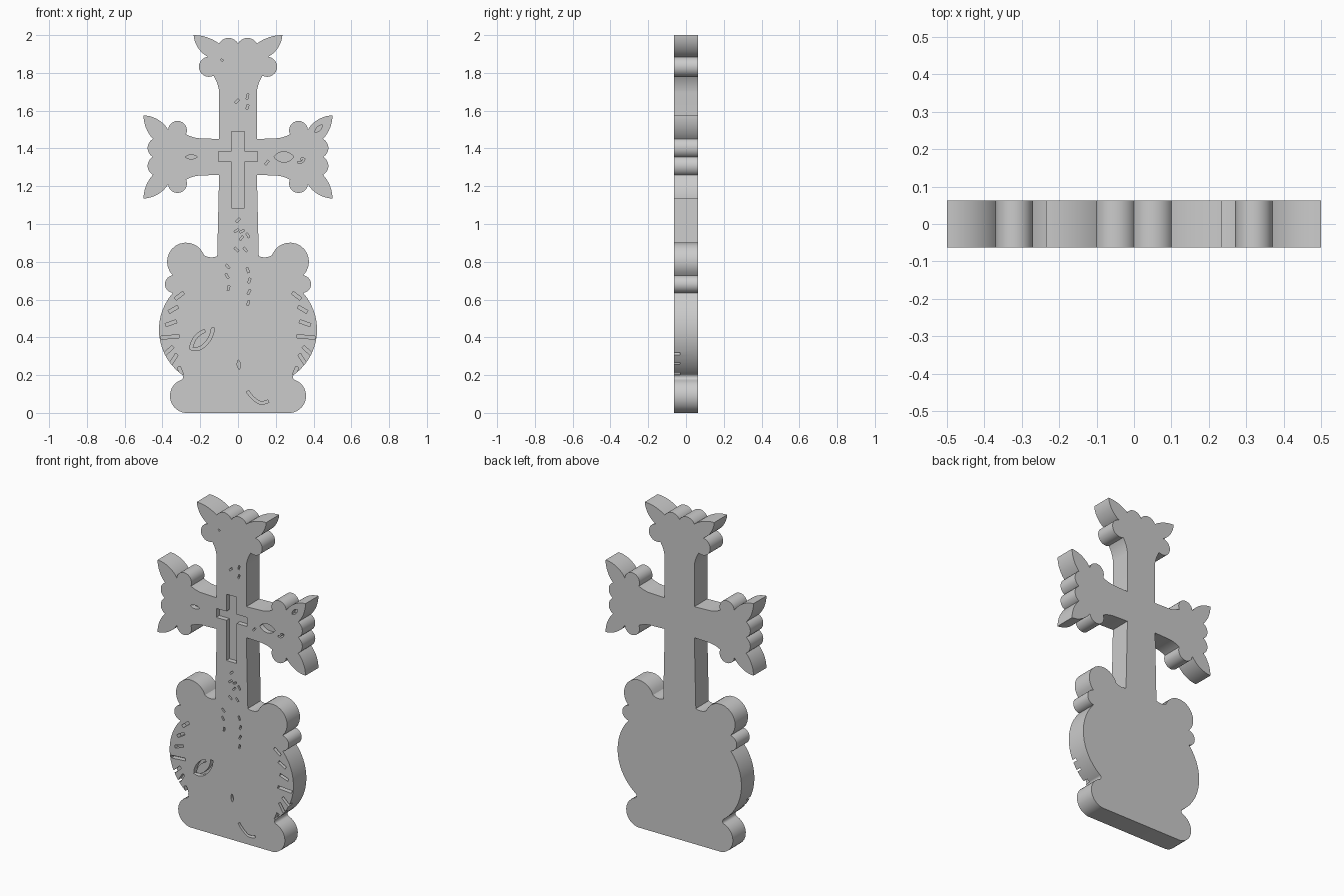
import bpy, bmesh, math
from math import sin, cos, radians

if "Cube" in bpy.data.objects:
    bpy.data.objects.remove(bpy.data.objects["Cube"])

HALF = 0.0625      # half the slab thickness
DEPTH = 0.03       # depth of the carved details


def arcs(path, n=14):
    """Expand (x, z, bulge) points; bulge bends the segment leading to the point."""
    pts = [path[0][:2]]
    for (x1, z1, b) in path[1:]:
        x0, z0 = pts[-1]
        if b == 0:
            pts.append((x1, z1))
            continue
        dx, dz = x1 - x0, z1 - z0
        k = (1 - b * b) / (4 * b)
        cx, cz = (x0 + x1) / 2 - dz * k, (z0 + z1) / 2 + dx * k
        sweep = 4 * math.atan(b)
        for i in range(1, n + 1):
            t = sweep * i / n
            rx, rz = x0 - cx, z0 - cz
            pts.append((cx + rx * cos(t) - rz * sin(t), cz + rx * sin(t) + rz * cos(t)))
        pts[-1] = (x1, z1)
    return pts


def prism(bm, pts, y0, y1):
    """Closed prism from an x-z outline."""
    front = [bm.verts.new((x, y0, z)) for x, z in pts]
    back = [bm.verts.new((x, y1, z)) for x, z in pts]
    faces = [bm.faces.new(front), bm.faces.new(back[::-1])]
    for i in range(len(pts)):
        j = (i + 1) % len(pts)
        faces.append(bm.faces.new((front[j], front[i], back[i], back[j])))
    bmesh.ops.recalc_face_normals(bm, faces=faces)


def make(name, bm):
    me = bpy.data.meshes.new(name)
    bm.to_mesh(me)
    bm.free()
    ob = bpy.data.objects.new(name, me)
    bpy.context.collection.objects.link(ob)
    return ob


# --- slab outline, right half from bottom to top
base = arcs([(0, 0), (0.28, 0, 0), (0.30, 0.175, 0.8), (0.30, 0.205, -0.6),
             (0.345, 0.635, 0.44), (0.345, 0.728, 0.9), (0.18, 0.835, 1.257),
             (0.11, 0.83, -0.25)])
arm = arcs([(0.10, 1.26), (0.19, 1.257, 0), (0.275, 1.235, -0.12), (0.37, 1.21, 1.19),
            (0.5, 1.135, 0.25), (0.45, 1.26, 0.19), (0.45, 1.355, 0.6)])
arm += [(x, 2.71 - z) for x, z in arm[-2::-1]]
head = arcs([(0.10, 1.70), (0.13, 1.785, -0.12), (0.16, 1.885, 1.2),
             (0.235, 2.0, 0.25), (0.1, 1.955, 0.16), (0, 1.955, 0.6)])
right = base + arm + head
outline = right + [(-x, z) for x, z in right[-2:0:-1]]

bm = bmesh.new()
prism(bm, outline, -HALF, HALF)
slab = make("cross_slab", bm)

# --- carved details
cut = bmesh.new()


def carve(pts):
    prism(cut, pts, -0.1, -HALF + DEPTH)


def place(pts, x, z, ang):
    c, s = cos(radians(ang)), sin(radians(ang))
    carve([(x + u * c - v * s, z + u * s + v * c) for u, v in pts])


def slit(x, z, length, ang, w=0.014):
    a, b = length / 2, w / 2
    place([(-a, -b), (a, -b), (a, b), (-a, b)], x, z, ang)


def leaf(x, z, length, ang, w):
    a = length / 2
    place(arcs([(-a, 0), (a, 0, w / length), (-a, 0, w / length)], 8)[:-1], x, z, ang)


def band(pts, w):
    """Groove of constant width following a path."""
    left, rgt = [], []
    for i, (x, z) in enumerate(pts):
        p, q = pts[max(i - 1, 0)], pts[min(i + 1, len(pts) - 1)]
        dx, dz = q[0] - p[0], q[1] - p[1]
        k = w / 2 / math.hypot(dx, dz)
        left.append((x - dz * k, z + dx * k))
        rgt.append((x + dz * k, z - dx * k))
    carve(left + rgt[::-1])


# small cross in the middle
half = [(0.035, 1.085), (0.035, 1.33), (0.103, 1.33), (0.103, 1.385), (0.035, 1.385), (0.035, 1.49)]
carve(half + [(-x, z) for x, z in half[::-1]])

# rays at both sides of the belly
for x, z, l, a in [(0.31, 0.62, 0.055, -38), (0.342, 0.548, 0.055, -30),
                   (0.355, 0.475, 0.06, -20), (0.36, 0.402, 0.095, -4),
                   (0.367, 0.33, 0.06, -42), (0.34, 0.285, 0.06, -58),
                   (0.305, 0.222, 0.045, 68)]:
    for s in (1, -1):
        slit(s * x, z, l, s * a, 0.017)

# chisel marks along the stem
for x, z, a in [(0, 1.02, 45), (-0.008, 0.965, 35), (0.022, 0.962, 25), (0.052, 0.94, -60),
                (0.018, 0.925, 50), (-0.008, 0.865, -40), (0.038, 0.865, -50),
                (-0.055, 0.775, -50), (-0.058, 0.725, -60), (-0.05, 0.66, 80),
                (0.052, 0.755, -70), (0.06, 0.7, 70), (0.058, 0.64, 65), (0.054, 0.582, 75),
                (-0.005, 1.65, 45), (0.05, 1.675, 80), (0.05, 1.62, 70), (0.153, 1.325, 50)]:
    slit(x, z, 0.026, a, 0.01)
slit(-0.085, 1.868, 0.012, -40, 0.008)

# leaves and curls
leaf(-0.247, 1.355, 0.065, 0, 0.022)
leaf(0.243, 1.355, 0.105, 0, 0.055)
leaf(0.427, 1.505, 0.055, 45, 0.022)
leaf(0.004, 0.255, 0.05, -85, 0.017)
band(arcs([(0.315, 1.328), (0.35, 1.345, 0.5), (0.328, 1.332, 0.5)], 6)[:-2], 0.009)
band(arcs([(0.05, 0.115), (0.11, 0.056, 0.12), (0.16, 0.062, 0.2)], 7), 0.014)
band(arcs([(-0.175, 0.435), (-0.248, 0.34, 0.3), (-0.175, 0.362, 0.3),
           (-0.133, 0.45, 0.2)], 7), 0.016)

cutter = make("carving_cutter", cut)

# --- cut the details and finish
mod = slab.modifiers.new("carving", 'BOOLEAN')
mod.object = cutter
mod.operation = 'DIFFERENCE'
mod.solver = 'EXACT'
mod.use_self = True
bpy.context.view_layer.objects.active = slab
slab.select_set(True)
bpy.ops.object.modifier_apply(modifier=mod.name)
bpy.data.objects.remove(cutter, do_unlink=True)

stone = bpy.data.materials.new("grey stone")
stone.diffuse_color = (0.6, 0.6, 0.6, 1)
stone.use_nodes = True
stone.node_tree.nodes["Principled BSDF"].inputs["Base Color"].default_value = stone.diffuse_color
slab.data.materials.clear()
slab.data.materials.append(stone)
bpy.ops.object.shade_smooth_by_angle(angle=radians(30))
